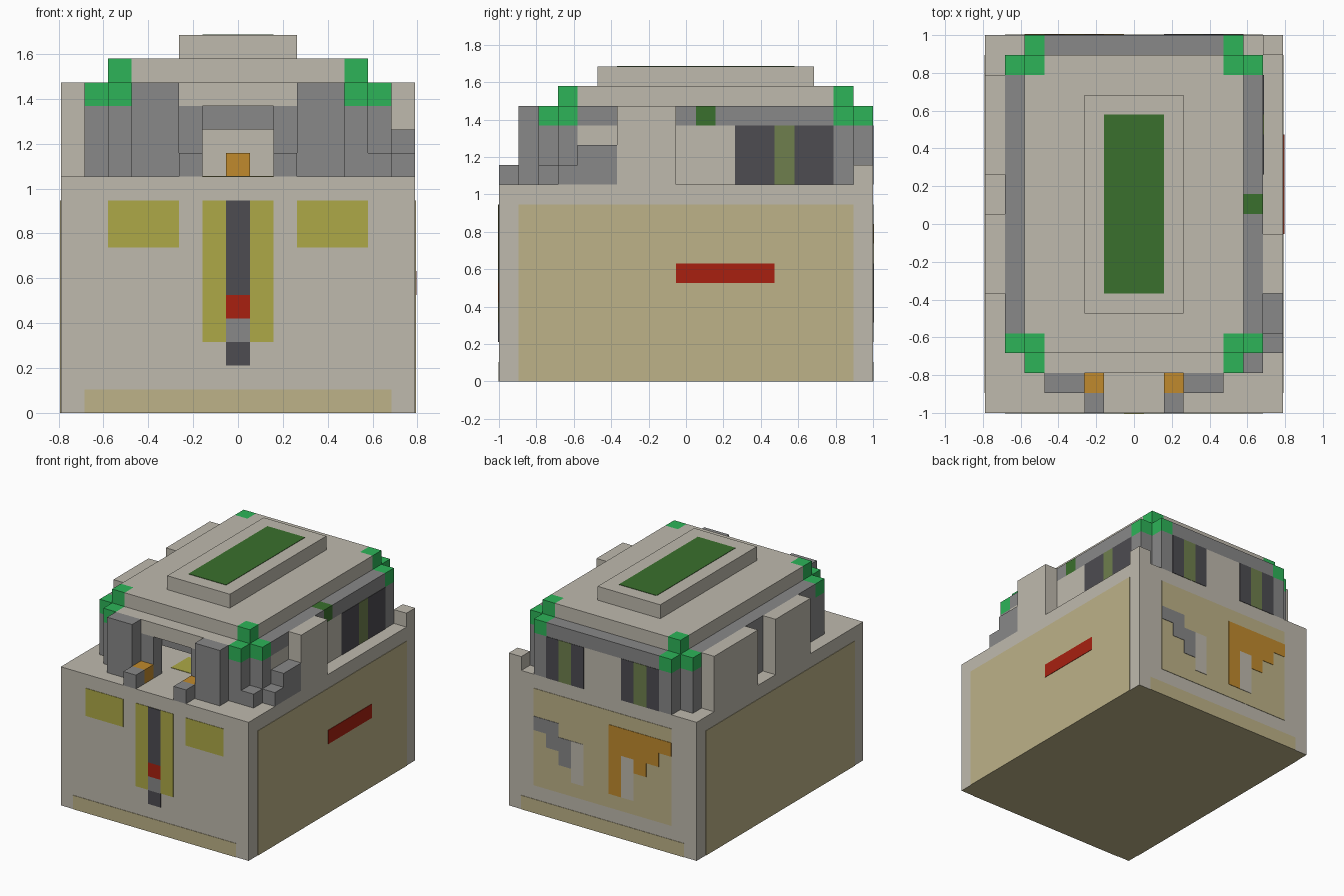
import bpy

cube = bpy.data.objects.get("Cube")
if cube:
    bpy.data.objects.remove(cube, do_unlink=True)

U = 2 / 19           # one building block
WIDE, DEEP = 15, 19  # footprint in blocks
PAINT = 0.03         # paint thickness in blocks


def linear(c):
    return c / 12.92 if c <= 0.04045 else ((c + 0.055) / 1.055) ** 2.4


def material(name, code):
    rgb = [linear(b / 255) for b in bytes.fromhex(code)]
    m = bpy.data.materials.new(name)
    m.use_nodes = True
    m.diffuse_color = (*rgb, 1)
    m.node_tree.nodes["Principled BSDF"].inputs["Base Color"].default_value = (*rgb, 1)
    return m


beige = material("beige", "BFBAAE")
grey = material("grey", "888888")
green = material("bright green", "2DB458")
forest = material("forest green", "3A702D")
dark = material("charcoal", "4D4C51")
olive = material("olive", "6E7F4D")
yellow = material("dull yellow", "ADA947")
tan = material("tan", "BDB288")
red = material("red", "A82010")
orange = material("orange", "C08A2D")


def prism(name, outline, z0, z1, mat):
    """Extrude an outline given in blocks between two heights."""
    n = len(outline)
    verts = [((x - WIDE / 2) * U, (y - DEEP / 2) * U, z * U) for z in (z0, z1) for x, y in outline]
    faces = [tuple(reversed(range(n))), tuple(range(n, 2 * n))]
    faces += [(k, (k + 1) % n, n + (k + 1) % n, n + k) for k in range(n)]
    mesh = bpy.data.meshes.new(name)
    mesh.from_pydata(verts, [], faces)
    mesh.materials.append(mat)
    ob = bpy.data.objects.new(name, mesh)
    bpy.context.collection.objects.link(ob)
    return ob


def box(name, x, y, z, mat):
    (x0, x1), (y0, y1) = x, y
    return prism(name, [(x0, y0), (x1, y0), (x1, y1), (x0, y1)], z[0], z[1], mat)


def pair(name, x, y, z, mat):
    """A box and its mirror image across the middle."""
    box("left_" + name, (WIDE - x[1], WIDE - x[0]), y, z, mat)
    box("right_" + name, x, y, z, mat)


def front(name, x, z, mat, layer=1):
    return box(name, x, (-PAINT * layer, 0), z, mat)


def back(name, x, z, mat, layer=1):
    """Back paint, measured from the left edge."""
    return box(name, (WIDE - x[1], WIDE - x[0]), (DEEP, DEEP + PAINT * layer), z, mat)


# Main body with a tan underside
body = box("body", (0, WIDE), (0, DEEP), (0, 10), beige)
body.data.materials.append(tan)
for p in body.data.polygons:
    p.material_index = int(p.normal.z < -0.5)

# Side panels and slot
pair("side_panel", (-PAINT, 0), (1, 18), (0, 9), tan)
box("side_slot", (WIDE, WIDE + 2 * PAINT), (9, 14), (5, 6), red)

# Front paint
front("front_base_strip", (1, 14), (0, 1), tan)
front("right_front_patch", (2, 5), (7, 9), yellow)
front("left_front_patch", (10, 13), (7, 9), yellow)
front("front_centre_panel", (6, 9), (3, 9), yellow)
for name, z, mat in (("upper", (5, 9), dark), ("red", (4, 5), red),
                     ("grey", (3, 4), grey), ("lower", (2, 3), dark)):
    front("front_stripe_" + name, (7, 8), z, mat, 2)

# Back paint
back("back_base_strip", (1, 14), (0, 1), tan)
back("back_panel", (2, 13), (2, 9), tan)
for col, z0, z1, mat in ((2, 6, 7, grey), (3, 5, 7, grey), (4, 4, 6, grey), (5, 3, 6, beige),
                         (8, 3, 8, orange), (9, 6, 8, orange), (9, 3, 6, beige),
                         (10, 5, 8, orange), (11, 6, 8, orange), (12, 7, 8, orange)):
    back("back_mark", (col, col + 1), (z0, z1), mat, 2)

# Cabin walls
box("right_wall", (1, 2), (4, 17), (10, 13), grey)
box("left_wall", (13, 14), (4, 17), (10, 13), beige)
box("back_wall", (3, 12), (18, 19), (10, 13), beige)
box("cabin_partition", (3, 12), (7, 8), (10, 14), beige)

# Wall rim
box("right_rim", (1, 2), (4, 17), (13, 14), grey)
box("left_rim_front", (13, 14), (4, 10), (13, 14), grey)
box("left_rim_marker", (13, 14), (10, 11), (13, 14), forest)
box("left_rim_back", (13, 14), (11, 17), (13, 14), grey)
box("back_rim", (3, 12), (18, 19), (13, 14), grey)
box("front_rim", (3, 12), (2, 3), (13, 14), beige)

# Corner posts with green caps
for end, edge, inner in (("front", 2, 3), ("back", 18, 17)):
    for col, row in ((2, edge), (2, inner), (1, inner)):
        x, y = (col, col + 1), (row, row + 1)
        pair(end + "_corner_post", x, y, (10, 13), grey)
        top = 15 if (col, row) == (2, inner) else 14
        pair(end + "_corner_cap", x, y, (13, top), green)

# Back and side windows
for start in (3, 9):
    for k, mat in enumerate((dark, olive, dark)):
        back("back_window", (start + k, start + k + 1), (10, 13), mat)
for y, mat in (((12, 14), dark), ((14, 15), olive), ((15, 17), dark)):
    box("side_window", (14, 14 + PAINT), y, (10, 13), mat)

# Front doorway
pair("front_column", (3, 5), (1, 2), (10, 14), grey)
pair("door_post", (3, 6), (2, 3), (10, 13), grey)
box("door_lintel", (6, 9), (3, 4), (12, 13), grey)
pair("door_lamp", (5, 6), (1, 2), (10, 11), orange)
pair("door_bollard", (5, 6), (0, 1), (10, 11), grey)
box("cabin_console", (7, 8), (6, 7), (10, 11), orange)
box("cabin_mat", (6, 9), (4, 6), (10, 10 + PAINT), yellow)

# Outer blocks on both sides
box("left_pillar", (14, 15), (6, 9), (10, 14), beige)
box("left_back_step", (14, 15), (18, 19), (10, 11), beige)
box("left_crate", (14, 15), (4, 6), (10, 12), grey)
box("left_low_crate", (14, 15), (3, 4), (10, 11), grey)
box("left_front_crate", (13, 14), (2, 3), (10, 11), grey)
box("right_front_pillar", (0, 1), (6, 10), (10, 14), beige)
box("right_back_pillar", (0, 1), (12, 17), (10, 14), beige)

# Roof with notched corners, raised deck and green strip
roof = [(3, 3), (12, 3), (12, 4), (13, 4), (13, 17), (12, 17),
        (12, 18), (3, 18), (3, 17), (2, 17), (2, 4), (3, 4)]
prism("roof", roof, 14, 15, beige)
box("roof_deck", (5, 10), (5, 16), (15, 16), beige)
box("roof_strip", (6, 9), (6, 15), (16, 16 + PAINT), forest)
